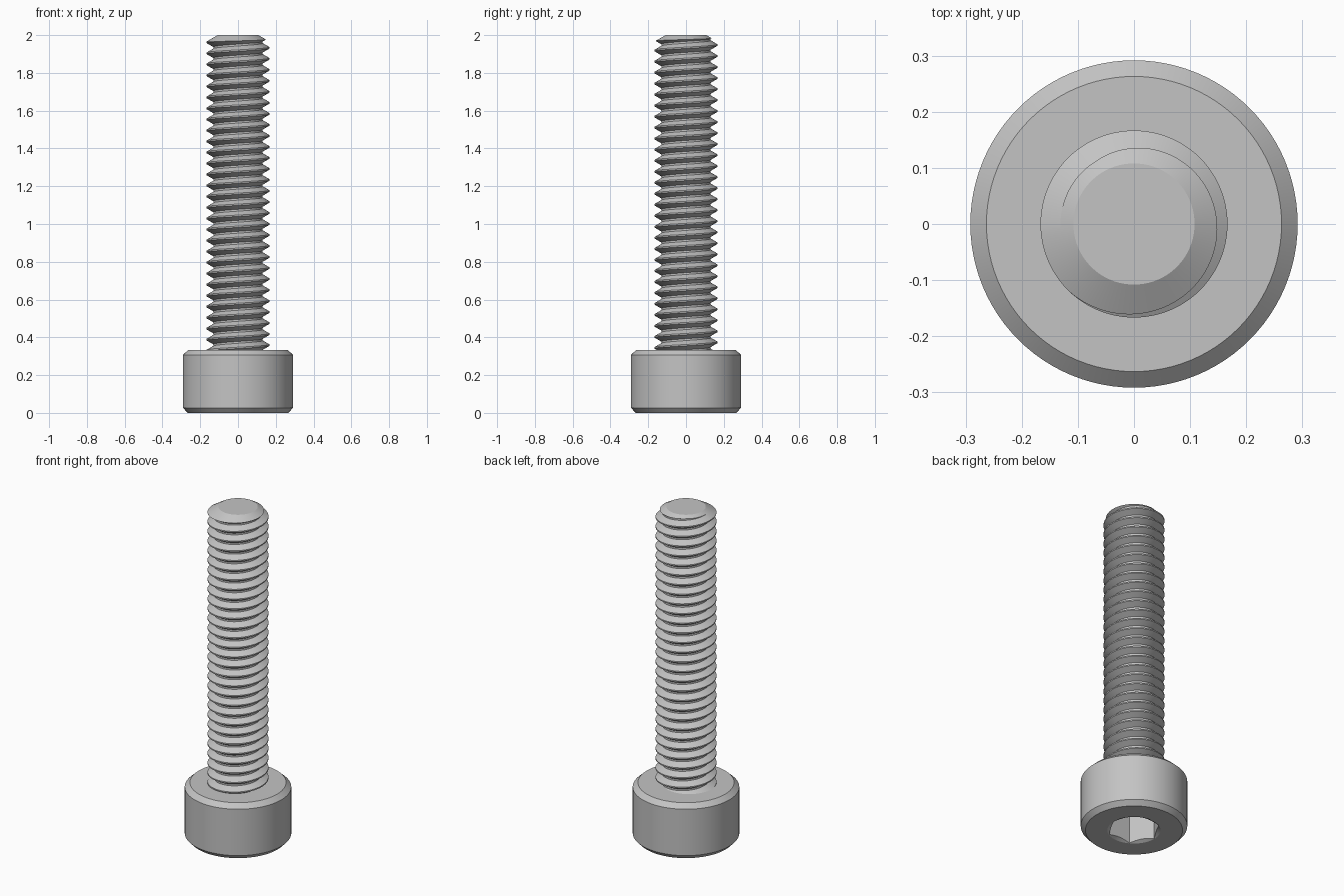
import bpy, bmesh
from math import pi, cos, sin, tan, radians

cube = bpy.data.objects.get("Cube")
if cube:
    bpy.data.objects.remove(cube, do_unlink=True)

SEGMENTS = 96
SLOPE = tan(radians(30))          # thread flanks and tip cone
PITCH, CREST, ROOT, TIP = 0.0583, 0.1667, 0.131, 0.108
DEPTH = CREST - ROOT
HEIGHT = 2.0

steel = bpy.data.materials.new("steel_grey")
steel.use_nodes = True
grey = (0.55, 0.55, 0.55, 1)
steel.diffuse_color = grey
steel.node_tree.nodes["Principled BSDF"].inputs["Base Color"].default_value = grey


def lathe(name, profile, cap_start):
    """Sweep profile(angle) -> [(radius, z), ...] once around the z axis."""
    bm = bmesh.new()
    columns = []
    for j in range(SEGMENTS + 1):
        a = 2 * pi * j / SEGMENTS
        columns.append([bm.verts.new((r * cos(a), r * sin(a), z))
                        for r, z in profile(a)])
    for c, d in zip(columns, columns[1:]):
        for i in range(len(c) - 1):
            bm.faces.new((c[i], d[i], d[i + 1], c[i + 1]))
    bm.faces.new([c[-1] for c in columns[:-1]])
    if cap_start:
        bm.faces.new([c[0] for c in reversed(columns[:-1])])
    bmesh.ops.remove_doubles(bm, verts=bm.verts, dist=0.00002)
    mesh = bpy.data.meshes.new(name)
    bm.to_mesh(mesh)
    bm.free()
    mesh.materials.append(steel)
    obj = bpy.data.objects.new(name, mesh)
    bpy.context.collection.objects.link(obj)
    bpy.ops.object.select_all(action='DESELECT')
    obj.select_set(True)
    bpy.context.view_layer.objects.active = obj
    bpy.ops.object.shade_smooth_by_angle(angle=radians(24))
    return obj


# Head: chamfered cylinder with a countersunk hexagonal socket underneath
def head_profile(a):
    wall = 0.125 / cos(a % (pi / 3) - pi / 6)
    mouth = 0.146
    return [(wall, 0.167), (wall, (mouth - wall) * SLOPE), (mouth, 0),
            (0.266, 0), (0.2917, 0.027), (0.2917, 0.307), (0.263, 0.3333)]


# Shank: right-handed helical thread cut off by the tip cone
def cone(r):
    return HEIGHT - (r - TIP) * SLOPE


def thread_profile(a):
    points = []
    half = PITCH / 16
    for k in range(-29, 3):
        z = 1.962 + PITCH * ((a - pi) / (2 * pi) + k)
        # slide the lower crest edge down its flank until it meets the cone
        over = (z - half - cone(CREST)) / (2 * SLOPE)
        s = min(max(over, 0), DEPTH)
        r = CREST - s
        lower = (r, min(z - half - s * SLOPE, cone(r)))
        upper = lower if s > 0 else (CREST, min(z + half, cone(CREST)))
        rise = half + DEPTH * SLOPE
        points += [(ROOT, min(z - rise, cone(ROOT))), lower, upper,
                   (ROOT, min(z + rise, cone(ROOT)))]
    return points + [(TIP, HEIGHT)]


lathe("screw_head", head_profile, True)
lathe("threaded_shank", thread_profile, False)
